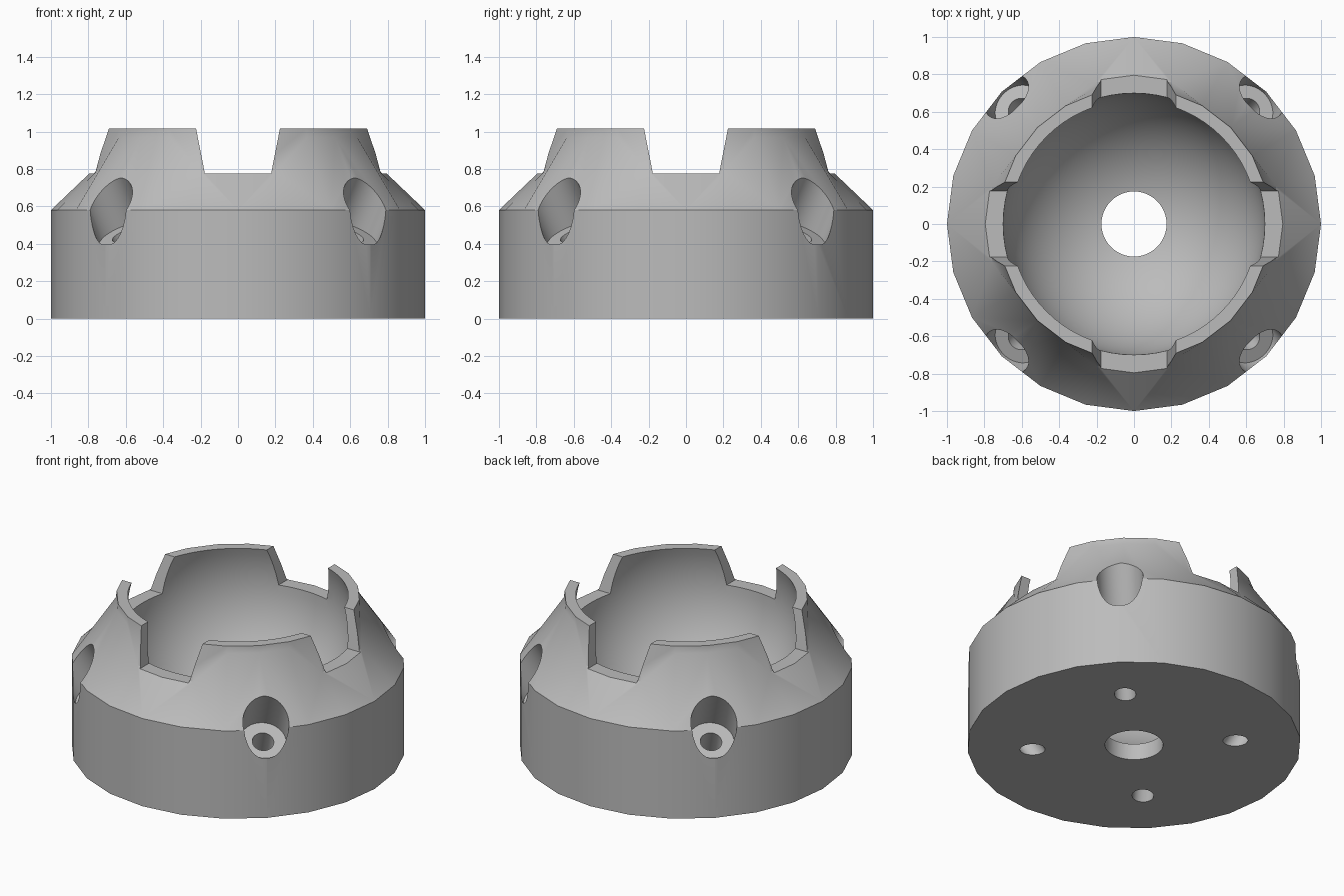
import bpy, bmesh
from math import sin, cos, pi, radians
from mathutils import Vector, Matrix

if "Cube" in bpy.data.objects:
    bpy.data.objects.remove(bpy.data.objects["Cube"])

SIDES = 24
BALL_Z, BALL_R = 0.785, 0.70
TOP = 1.015
BORE_TILT = radians(30)

grey = bpy.data.materials.new("matte grey")
grey.use_nodes = True
grey.diffuse_color = (0.5, 0.5, 0.5, 1)
grey.node_tree.nodes["Principled BSDF"].inputs["Base Color"].default_value = (0.5, 0.5, 0.5, 1)


def to_object(name, bm):
    bmesh.ops.recalc_face_normals(bm, faces=bm.faces)
    mesh = bpy.data.meshes.new(name)
    bm.to_mesh(mesh)
    bm.free()
    obj = bpy.data.objects.new(name, mesh)
    bpy.context.collection.objects.link(obj)
    mesh.materials.append(grey)
    return obj


# Outer body: wall, shoulder that rises higher under each tab, and top rim
def shoulder(i):
    near_notch = i % 6 in (0, 1, 5)
    return (0.785, 0.785) if near_notch else (0.735, 0.97)


bm = bmesh.new()
levels = [lambda i: (1, 0), lambda i: (1, 0.58), shoulder, lambda i: (0.73, TOP)]
rings = []
for level in levels:
    ring = []
    for i in range(SIDES):
        r, z = level(i)
        a = 2 * pi * i / SIDES
        ring.append(bm.verts.new((r * cos(a), r * sin(a), z)))
    rings.append(ring)
for low, high in zip(rings, rings[1:]):
    for i in range(SIDES):
        j = (i + 1) % SIDES
        a, b, c, d = low[i], low[j], high[j], high[i]
        if abs(c.co.z - d.co.z) < 0.01:
            bm.faces.new((a, b, c, d))
        elif i % 6 == 1:
            bm.faces.new((a, b, d))
            bm.faces.new((b, c, d))
        else:
            bm.faces.new((a, b, c))
            bm.faces.new((a, c, d))
bm.faces.new(rings[0])
bm.faces.new(rings[-1])
body = to_object("ball_holder", bm)


def cut(bm):
    cutter = to_object("cutter", bm)
    cutter.hide_render = True
    mod = body.modifiers.new("cut", "BOOLEAN")
    mod.operation = "DIFFERENCE"
    mod.solver = "EXACT"
    mod.object = cutter
    bpy.ops.object.select_all(action="DESELECT")
    bpy.context.view_layer.objects.active = body
    body.select_set(True)
    bpy.ops.object.modifier_apply(modifier=mod.name)
    bpy.data.objects.remove(cutter)


def cylinder(radius, start, end, segments=32):
    bm = bmesh.new()
    start, end = Vector(start), Vector(end)
    axis = end - start
    turn = axis.to_track_quat("Z", "Y").to_matrix().to_4x4()
    bmesh.ops.create_cone(bm, cap_ends=True, segments=segments, radius1=radius,
                          radius2=radius, depth=axis.length,
                          matrix=Matrix.Translation((start + end) / 2) @ turn)
    return bm


# Ball socket
bm = bmesh.new()
bmesh.ops.create_uvsphere(bm, u_segments=72, v_segments=36, radius=BALL_R,
                          matrix=Matrix.Translation((0, 0, BALL_Z)))
cut(bm)

# Tapered notches between the four tabs
for angle in (0, pi / 2):
    bm = bmesh.new()
    section = [(-0.177, 0.775), (0.177, 0.775), (0.237, 1.08), (-0.237, 1.08)]
    face = bm.faces.new([bm.verts.new((x, -1.2, z)) for x, z in section])
    side = bmesh.ops.extrude_face_region(bm, geom=[face])["geom"]
    bmesh.ops.translate(bm, vec=(0, 2.4, 0),
                        verts=[v for v in side if isinstance(v, bmesh.types.BMVert)])
    bmesh.ops.rotate(bm, verts=bm.verts, matrix=Matrix.Rotation(angle, 3, "Z"))
    cut(bm)

# Centre drain hole
cut(cylinder(0.174, (0, 0, -0.1), (0, 0, 0.4), 48))

# Four slanted screw holes with wide counterbores
for k in range(4):
    a = pi / 4 + k * pi / 2
    out = Vector((cos(a), sin(a), 0))
    lean = out * sin(BORE_TILT) + Vector((0, 0, cos(BORE_TILT)))
    foot = out * 0.61
    cut(cylinder(0.14, foot + lean * 0.51, foot + lean * 1.4))
    cut(cylinder(0.065, foot - lean * 0.2, foot + lean * 0.7))

bpy.ops.object.select_all(action="DESELECT")
body.select_set(True)
bpy.context.view_layer.objects.active = body
bpy.ops.object.shade_smooth_by_angle(angle=radians(30))
